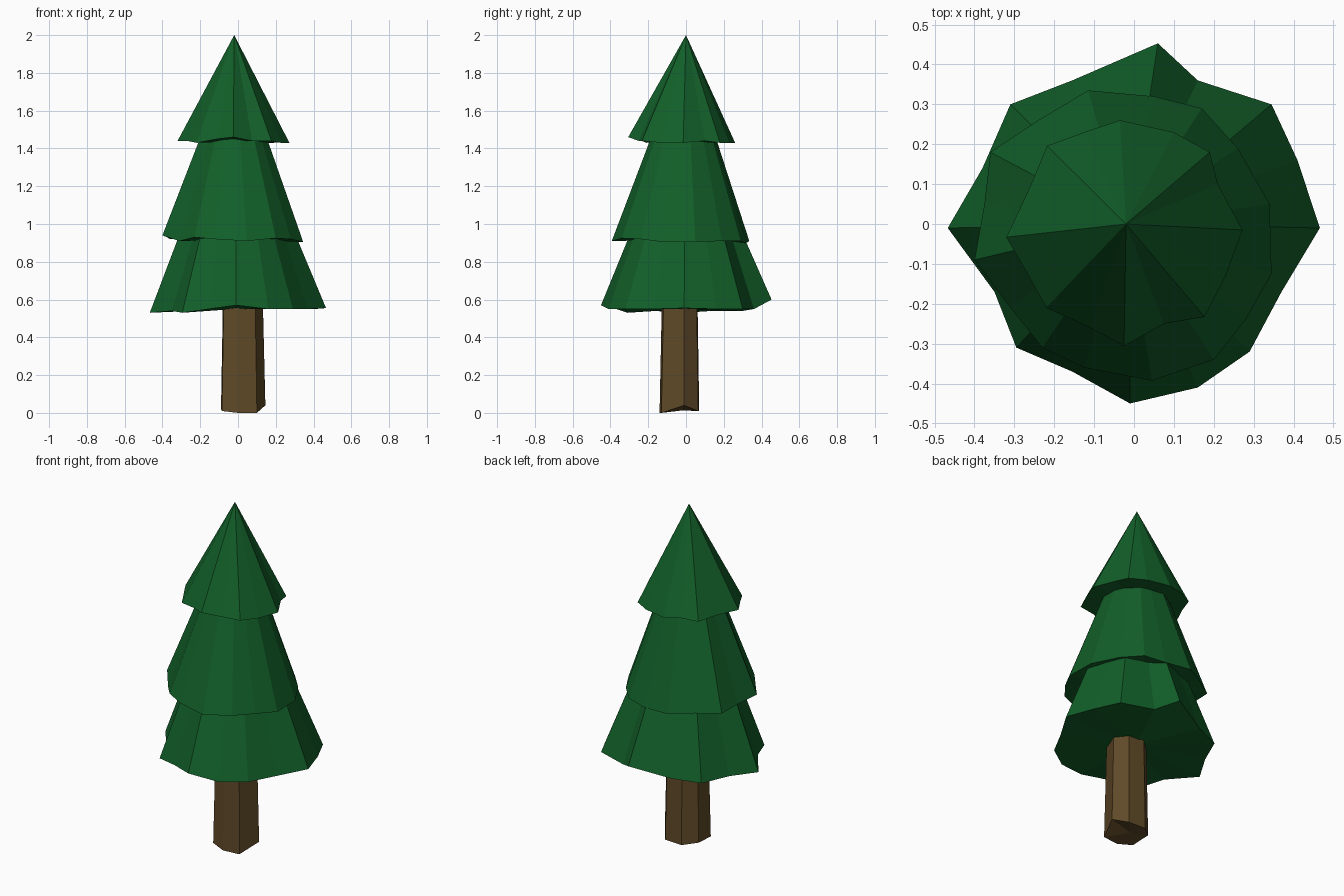
import bpy
import bmesh
from mathutils import Vector

cube = bpy.data.objects.get("Cube")
if cube:
    bpy.data.objects.remove(cube, do_unlink=True)


def make_material(name, colour):
    material = bpy.data.materials.new(name)
    material.use_nodes = True
    material.diffuse_color = colour
    shader = next(n for n in material.node_tree.nodes if n.type == "BSDF_PRINCIPLED")
    shader.inputs["Base Color"].default_value = colour
    shader.inputs["Roughness"].default_value = 0.9
    return material


def make_layer(name, material, rim, centre, top, taper):
    """Loft a ragged rim up to a smaller ring, or to a point when taper is zero."""
    bm = bmesh.new()
    axis = Vector((centre[0], centre[1], 0))
    lower = [bm.verts.new(point) for point in rim]
    floor = sum(point[2] for point in rim) / len(rim)
    base = bm.verts.new((axis.x, axis.y, floor))
    peak = bm.verts.new((axis.x, axis.y, top))
    upper = []
    if taper > 0:
        for vert in lower:
            spot = axis + (vert.co - axis) * taper
            spot.z = top
            upper.append(bm.verts.new(spot))
    count = len(lower)
    for i in range(count):
        j = (i + 1) % count
        bm.faces.new((lower[j], lower[i], base))
        if upper:
            bm.faces.new((lower[i], lower[j], upper[j], upper[i]))
            bm.faces.new((upper[i], upper[j], peak))
        else:
            bm.faces.new((lower[i], lower[j], peak))
    bmesh.ops.recalc_face_normals(bm, faces=bm.faces[:])
    mesh = bpy.data.meshes.new(name)
    bm.to_mesh(mesh)
    bm.free()
    mesh.materials.append(material)
    layer = bpy.data.objects.new(name, mesh)
    bpy.context.collection.objects.link(layer)
    return layer


needle_green = make_material("needle green", (0.006, 0.115, 0.022, 1))
bark_brown = make_material("bark brown", (0.115, 0.067, 0.021, 1))

# Trunk: uneven seven-sided post, cut roughly at the foot
trunk_foot = [
    (.10, -.13, 0), (.145, -.01, .04), (.09, .065, .01), (-.02, .07, .01),
    (-.09, .01, .02), (-.085, -.11, .01), (0, -.14, 0),
]
make_layer("trunk", bark_brown, trunk_foot, (.01, -.02), .7, .88)

# Bottom branches: widest ragged skirt
bottom_rim = [
    (.466, -.01, .555), (.41, .16, .55), (.345, .30, .55), (.16, .36, .55),
    (.06, .453, .6), (-.155, .36, .55), (-.31, .30, .54), (-.38, .14, .54),
    (-.467, -.01, .53), (-.35, -.17, .54), (-.295, -.31, .53), (-.155, -.37, .55),
    (-.01, -.45, .57), (.16, -.41, .55), (.29, -.32, .55), (.37, -.17, .55),
]
make_layer("bottom_branches", needle_green, bottom_rim, (-.01, 0), 1.0, .61)

# Middle branches: taller skirt tucked under the crown
middle_rim = [
    (.34, .05, .905), (.26, .19, .91), (.17, .29, .91), (.05, .32, .9),
    (-.115, .335, .91), (-.24, .26, .92), (-.36, .18, .92), (-.375, .05, .93),
    (-.40, -.09, .94), (-.31, -.21, .91), (-.23, -.31, .93), (-.125, -.36, .92),
    (.045, -.393, .91), (.2, -.34, .925), (.28, -.24, .92), (.345, -.125, .905),
]
make_layer("middle_branches", needle_green, middle_rim, (-.02, 0), 1.5, .43)

# Crown: pointed top
crown_rim = [
    (.272, -.015, 1.43), (.21, .10, 1.44), (.19, .18, 1.43), (.10, .23, 1.43),
    (-.035, .26, 1.43), (-.125, .23, 1.44), (-.218, .196, 1.43), (-.262, .09, 1.44),
    (-.32, -.033, 1.44), (-.27, -.12, 1.44), (-.22, -.21, 1.43), (-.11, -.26, 1.45),
    (-.025, -.306, 1.46), (.075, -.25, 1.44), (.177, -.233, 1.44), (.23, -.13, 1.43),
]
make_layer("crown_branches", needle_green, crown_rim, (-.02, 0), 2.0, 0)
